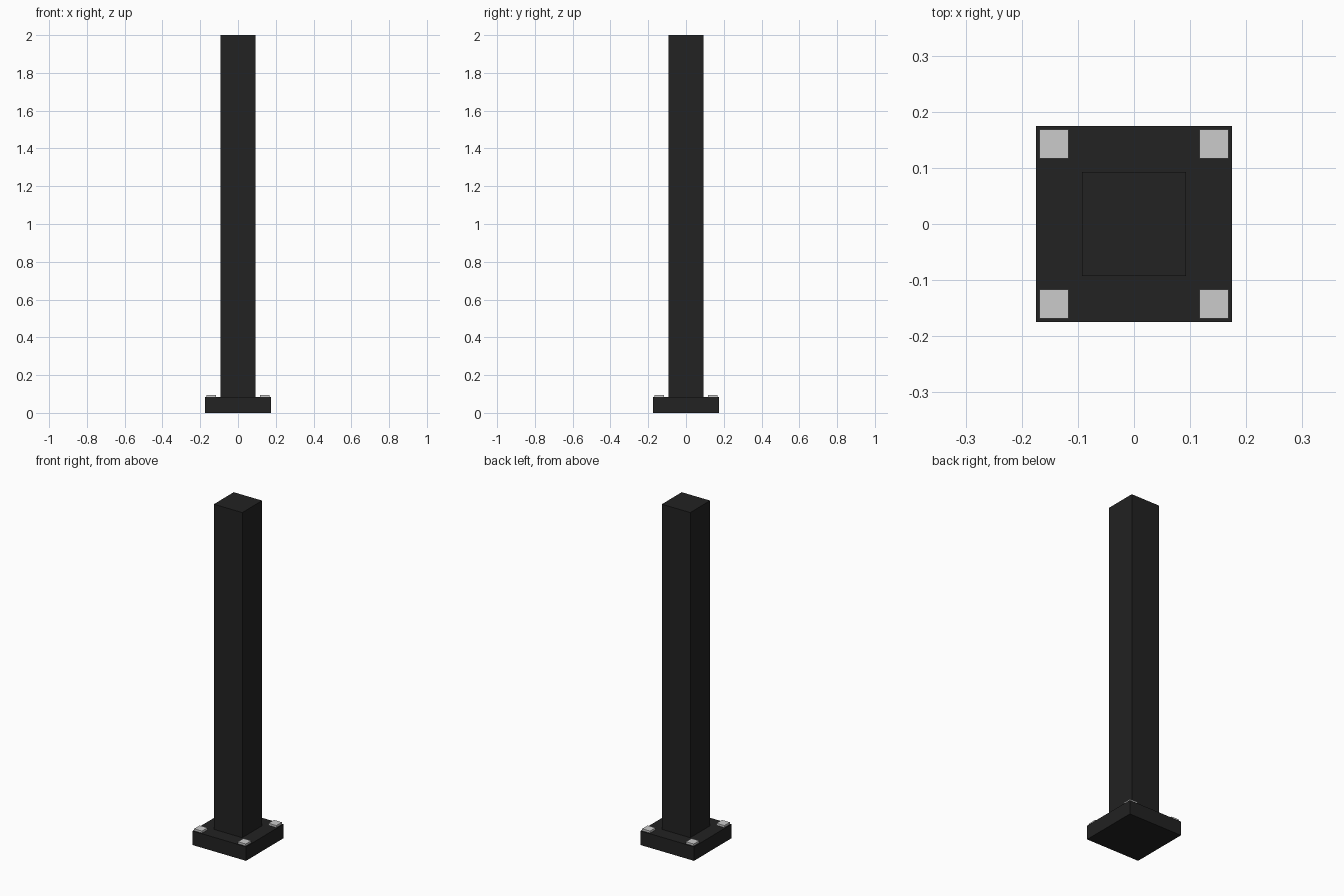
import bpy

if "Cube" in bpy.data.objects:
    bpy.data.objects.remove(bpy.data.objects["Cube"])


def material(name, rgb):
    mat = bpy.data.materials.new(name)
    mat.diffuse_color = (*rgb, 1.0)
    mat.use_nodes = True
    mat.node_tree.nodes["Principled BSDF"].inputs["Base Color"].default_value = mat.diffuse_color
    return mat


def box(name, x, y, z0, z1, width, mat):
    """Square upright block between heights z0 and z1."""
    bpy.ops.mesh.primitive_cube_add(size=1, location=(x, y, (z0 + z1) / 2))
    obj = bpy.context.object
    obj.name = name
    obj.scale = (width, width, z1 - z0)
    bpy.ops.object.transform_apply(location=False, rotation=False, scale=True)
    obj.data.materials.append(mat)
    return obj


black = material("black_paint", (0.016, 0.016, 0.016))
steel = material("light_steel", (0.6, 0.6, 0.6))

BASE_TOP = 0.083

# Square foot plate and tall post
box("base_plate", 0, 0, 0, BASE_TOP, 0.349, black)
box("post", 0, 0, BASE_TOP, 2.0, 0.185, black)

# Bolt heads on the four corners
for sx, side in ((-1, "left"), (1, "right")):
    for sy, end in ((-1, "front"), (1, "back")):
        box(f"bolt_{end}_{side}", sx * 0.1425, sy * 0.1425,
            BASE_TOP, 0.095, 0.051, steel)
